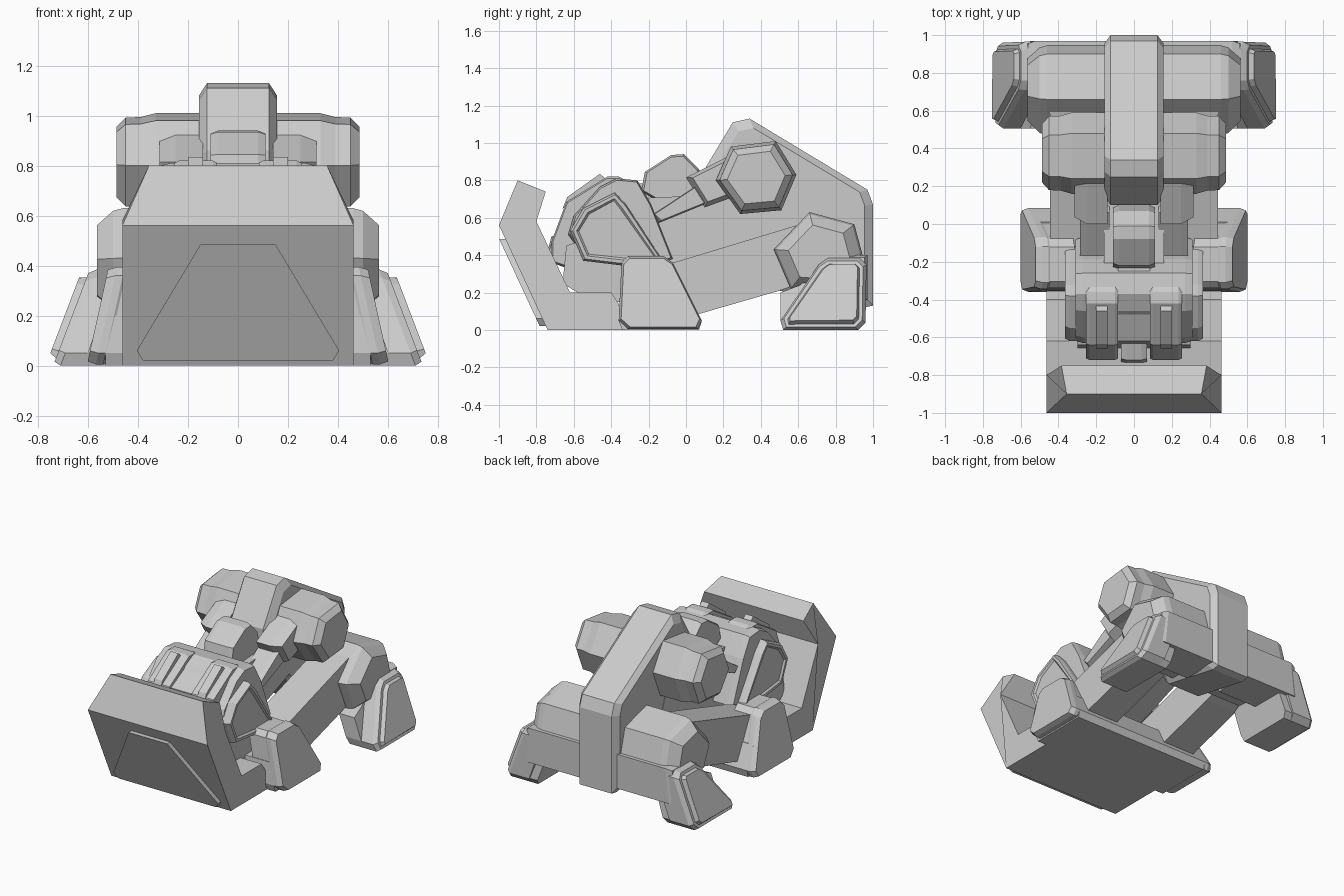
import bpy, bmesh
from mathutils import Vector

if "Cube" in bpy.data.objects:
    bpy.data.objects.remove(bpy.data.objects["Cube"])

grey = bpy.data.materials.new("armour grey")
grey.use_nodes = True
grey.diffuse_color = (0.6, 0.6, 0.6, 1)
grey.node_tree.nodes["Principled BSDF"].inputs["Base Color"].default_value = (0.6, 0.6, 0.6, 1)


def skin(name, rings, panel=None):
    """Closed solid through matching rings; panel = (margin, depth) on the last cap."""
    bm = bmesh.new()
    loops = [[bm.verts.new(p) for p in ring] for ring in rings]
    n = len(loops[0])
    for a, b in zip(loops, loops[1:]):
        for i in range(n):
            bm.faces.new((a[i], a[(i + 1) % n], b[(i + 1) % n], b[i]))
    bm.faces.new(loops[0][::-1])
    cap = bm.faces.new(loops[-1])
    bmesh.ops.recalc_face_normals(bm, faces=bm.faces)
    if panel:
        bmesh.ops.inset_region(bm, faces=[cap], thickness=panel[0], depth=0)
        bmesh.ops.inset_region(bm, faces=[cap], thickness=0.012, depth=panel[1])
    mesh = bpy.data.meshes.new(name)
    bm.to_mesh(mesh)
    bm.free()
    obj = bpy.data.objects.new(name, mesh)
    bpy.context.collection.objects.link(obj)
    mesh.materials.append(grey)
    return obj


def loft(name, profile, stations, lean=0, panel=None, side=1):
    """Side profile (y, z) swept along x, each station being (x, scale)."""
    ys, zs = zip(*profile)
    cy, cz = (min(ys) + max(ys)) / 2, (min(zs) + max(zs)) / 2
    rings = []
    for x, s in stations:
        ring = [(cy + (y - cy) * s, cz + (z - cz) * s) for y, z in profile]
        rings.append([Vector((side * (x - lean * z), y, z)) for y, z in ring])
    return skin(name, rings, panel)


def pair(name, profile, stations, **options):
    for label, side in (("left_", 1), ("right_", -1)):
        loft(label + name, profile, stations, side=side, **options)


def centred(name, profile, half, core, tip=0.93):
    """Part across the middle with chamfered flanks."""
    loft(name, profile, [(-half, tip), (-core, 1), (core, 1), (half, tip)])


# Front blade with its floor
blade = loft("front_blade", [(-1, .56), (-.9, .8), (-.75, .74), (-.8, .58), (-.62, .2),
                             (-.4, .2), (-.36, .14), (-.31, 0), (-.74, 0)],
             [(-.463, 1), (.463, 1)])
for v in blade.data.vertices:
    if v.co.z > .7:
        v.co.x *= .77 if v.co.z > .78 else .83

# Raised trapezoid plate on the blade
outline = [(-.38, .02), (-.405, .06), (-.15, .485), (.15, .485), (.405, .06), (.38, .02)]
skin("blade_plate", [[Vector((x, -.73 - .464 * z - d, z)) for x, z in outline]
                     for d in (0, .043)])

# Central spine housing
centred("spine_housing", [(.1, .86), (.25, 1.11), (.34, 1.13), (.97, .75), (1, .67), (1, .13),
                          (.95, .12), (.5, .21), (.28, .5), (.1, .66)], .157, .124, .9)

# Core hull between cabin and spine
loft("core_hull", [(-.35, .7), (.1, .72), (.4, .78), (.5, .5), (.35, .47), (0, .34), (-.4, .2)],
     [(-.16, 1), (.16, 1)])

# Cabin body, its side panels and the front blocks
cabin = [(-.63, .51), (-.6, .61), (-.46, .765), (-.37, .81), (-.26, .8),
         (-.185, .67), (-.07, .38), (-.2, .33), (-.52, .36)]
centred("cabin_body", cabin, .31, .27, .96)
pair("cabin_panel", [(-.62, .53), (-.55, .65), (-.38, .735), (-.32, .67),
                     (-.12, .365), (-.22, .33), (-.55, .37)],
     [(.29, 1), (.34, 1), (.366, .94)], panel=(.02, -.012))
pair("front_block", [(-.72, .36), (-.72, .47), (-.64, .685), (-.42, .82), (-.36, .82),
                     (-.24, .76), (-.24, .4), (-.55, .3)],
     [(.085, .97), (.1, 1), (.235, 1), (.255, .96)])
pair("block_rib", [(-.66, .65), (-.635, .71), (-.46, .835), (-.42, .8), (-.5, .7)],
     [(.14, 1), (.2, 1)])
loft("centre_grille", [(-.65, .35), (-.62, .67), (-.39, .79), (-.2, .78), (-.2, .35)],
     [(-.085, 1), (.085, 1)])
centred("chin_vent", [(-.74, .42), (-.72, .5), (-.6, .54), (-.6, .36), (-.7, .36)], .07, .04, .85)
loft("lower_cabin", [(-.66, .25), (-.64, .45), (-.5, .5), (-.2, .4), (-.2, .15), (-.5, .15)],
     [(-.3, 1), (.3, 1)])

# Head
centred("head", [(-.24, .74), (-.22, .845), (-.08, .935), (-.01, .94), (.07, .86),
                 (.1, .72), (-.1, .66)], .11, .08, .92)

# Hexagonal shoulders with arms reaching forward
pair("shoulder", [(.16, .8), (.24, .98), (.48, 1.01), (.59, .83), (.51, .64), (.29, .62)],
     [(.1, 1), (.33, 1), (.39, .92), (.45, .91), (.487, .72)])
pair("upper_arm", [(0, .815), (.29, .96), (.36, .75), (.1, .655)],
     [(.14, 1), (.25, 1), (.315, .8)])
pair("forearm", [(.06, .775), (-.19, .61), (-.15, .57), (.12, .68)],
     [(.13, 1), (.25, 1), (.285, .85)])

# Long beams joining front feet to hips
pair("leg_beam", [(-.2, .32), (.66, .58), (.75, .3), (.5, .21), (.05, .08), (-.2, .1)],
     [(.2, 1), (.445, 1)])

# Front feet on a sole that runs across the full width
front_foot = [(-.31, .005), (-.36, .05), (-.345, .36), (-.31, .395), (-.12, .395),
              (-.07, .36), (.085, .05), (.065, .005)]
pair("front_foot", front_foot, [(.4, .97), (.53, .97), (.54, 1), (.57, 1), (.605, .94)], lean=.22)
loft("foot_sole", [(-.34, 0), (-.36, .05), (-.35, .2), (.01, .2), (.085, .05), (.07, 0)],
     [(-.53, 1), (.53, 1)])

# Rear hips
pair("rear_hip", [(.47, .43), (.66, .63), (.9, .565), (.955, .36), (.84, .2), (.56, .22)],
     [(.1, 1), (.46, 1), (.5, .95), (.565, .68)])

# Splayed rear feet: inner block, outer armour with a raised plate, and a shin bar
pair("rear_foot", [(.52, 0), (.505, .05), (.505, .2), (.61, .24), (.76, .36),
                   (.93, .36), (.95, .04), (.92, 0)], [(.5, 1), (.62, 1)], lean=.36)
pair("rear_foot_armour", [(.52, 0), (.505, .05), (.71, .35), (.76, .385), (.93, .385),
                          (.965, .35), (.96, .04), (.92, 0)],
     [(.56, 1), (.71, 1), (.74, .92)], lean=.38, panel=(.02, .028))
pair("rear_shin", [(.66, .25), (.74, .4), (.97, .4), (.97, .16), (.7, .16)],
     [(.15, 1), (.56, 1), (.6, .9)], lean=.1)
